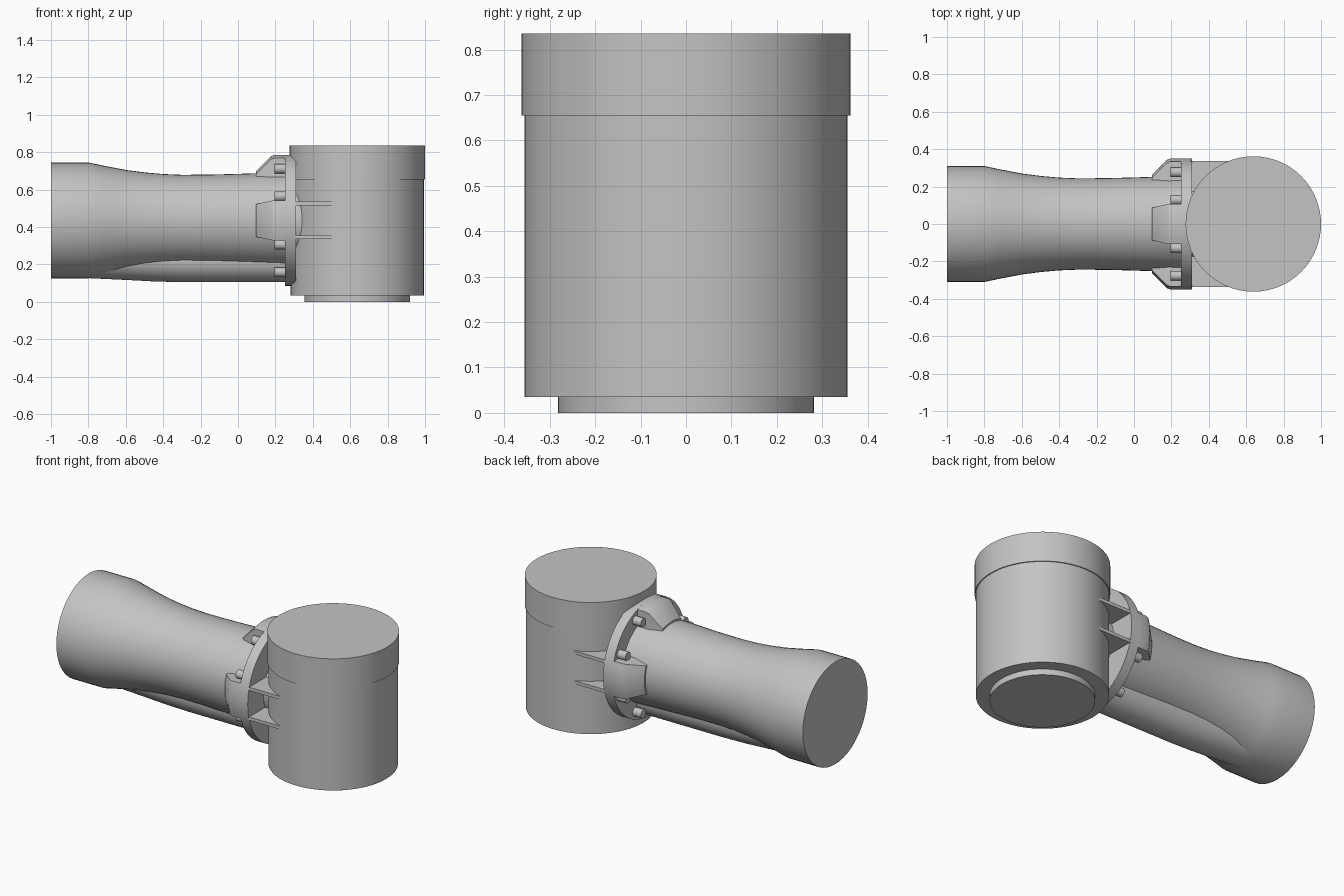
import bpy, bmesh, math
from mathutils import Vector

cube = bpy.data.objects.get("Cube")
if cube:
    bpy.data.objects.remove(cube, do_unlink=True)

GREY = (0.55, 0.55, 0.55, 1)
grey = bpy.data.materials.new("plain grey")
grey.use_nodes = True
grey.diffuse_color = GREY
grey.node_tree.nodes["Principled BSDF"].inputs["Base Color"].default_value = GREY

ARM_Z = 0.435     # height of the horizontal arm axis
POST_X = 0.638    # position of the upright cylinder axis


def loft(name, rings):
    """Skin a run of equal-length rings, cap both ends, smooth gentle edges."""
    bm = bmesh.new()
    rows = [[bm.verts.new(p) for p in ring] for ring in rings]
    n = len(rows[0])
    for a, b in zip(rows, rows[1:]):
        for i in range(n):
            j = (i + 1) % n
            bm.faces.new((a[i], a[j], b[j], b[i]))
    bm.faces.new(rows[0][::-1])
    bm.faces.new(rows[-1])
    bmesh.ops.recalc_face_normals(bm, faces=bm.faces)
    for f in bm.faces:
        f.smooth = True
    for e in bm.edges:
        e.smooth = e.calc_face_angle(0) < math.radians(30)
    mesh = bpy.data.meshes.new(name)
    bm.to_mesh(mesh)
    bm.free()
    mesh.materials.append(grey)
    obj = bpy.data.objects.new(name, mesh)
    bpy.context.collection.objects.link(obj)
    return obj


def around(x, r, angle):
    """Point on a circle about the arm axis; angle is measured from up."""
    return Vector((x, r * math.sin(angle), ARM_Z + r * math.cos(angle)))


def x_ring(x, r, y=0, z=ARM_Z, n=48):
    steps = [math.tau * i / n for i in range(n)]
    return [Vector((x, y + r * math.cos(t), z + r * math.sin(t))) for t in steps]


def z_cylinder(name, r, z0, z1, n=64):
    steps = [math.tau * i / n for i in range(n)]
    return loft(name, [[Vector((POST_X + r * math.cos(t), r * math.sin(t), z))
                        for t in steps] for z in (z0, z1)])


# Upright body with wider cap and narrow foot
z_cylinder("upright_body", 0.356, 0.035, 0.655)
z_cylinder("upright_cap", 0.362, 0.655, 0.835)
z_cylinder("upright_foot", 0.282, 0, 0.035)

# Waisted arm tube
arm = [(-1, 0.31), (-0.8, 0.31), (-0.72, 0.293), (-0.6, 0.27), (-0.5, 0.257),
       (-0.4, 0.248), (-0.3, 0.244), (-0.15, 0.245), (0, 0.249), (0.26, 0.257)]
loft("arm_tube", [x_ring(x, r) for x, r in arm])

# Rounded duct under the arm
duct = [(-0.81, 0.247), (-0.6, 0.237), (-0.45, 0.229), (-0.3, 0.225), (0.26, 0.225)]
loft("under_duct", [x_ring(x, 0.12, z=z) for x, z in duct])

# Flange and the short neck joining it to the upright
loft("flange", [x_ring(x, 0.35, n=64) for x in (0.25, 0.31)])
loft("neck", [x_ring(x, 0.2) for x in (0.3, 0.5)])

# Tapered lugs on the top and both sides
LUG = [(0.095, 0.262, 0.087), (0.175, 0.343, 0.105), (0.195, 0.35, 0.107), (0.255, 0.35, 0.107)]
for name, turn in (("top", 0), ("left", 1), ("right", -1)):
    base = turn * math.pi / 2
    rings = []
    for x, r, half in LUG:
        spread = math.asin(half / r)
        ring = [around(x, r, base + spread * k / 4) for k in range(-4, 5)]
        inner = math.asin(half / 0.2)
        ring += [around(x, 0.2, base + inner), around(x, 0.2, base - inner)]
        rings.append(ring)
    loft(name + "_lug", rings)

# Ring of bolts
for i in range(8):
    p = around(0, 0.305, math.radians(45 * (i // 2 * 2) + (25 if i % 2 else 65)))
    loft(f"bolt_{i + 1}", [x_ring(x, 0.026, p.y, p.z, 16) for x in (0.195, 0.26)])

# Stiffening ribs between flange and upright
for name, z in (("upper_rib", 0.525), ("lower_rib", 0.345)):
    loft(name, [[Vector((x, y, z + dz)) for x, y in
                 ((0.3, -0.336), (POST_X, -0.336), (POST_X, 0.336), (0.3, 0.336))]
                for dz in (-0.01, 0.01)])
